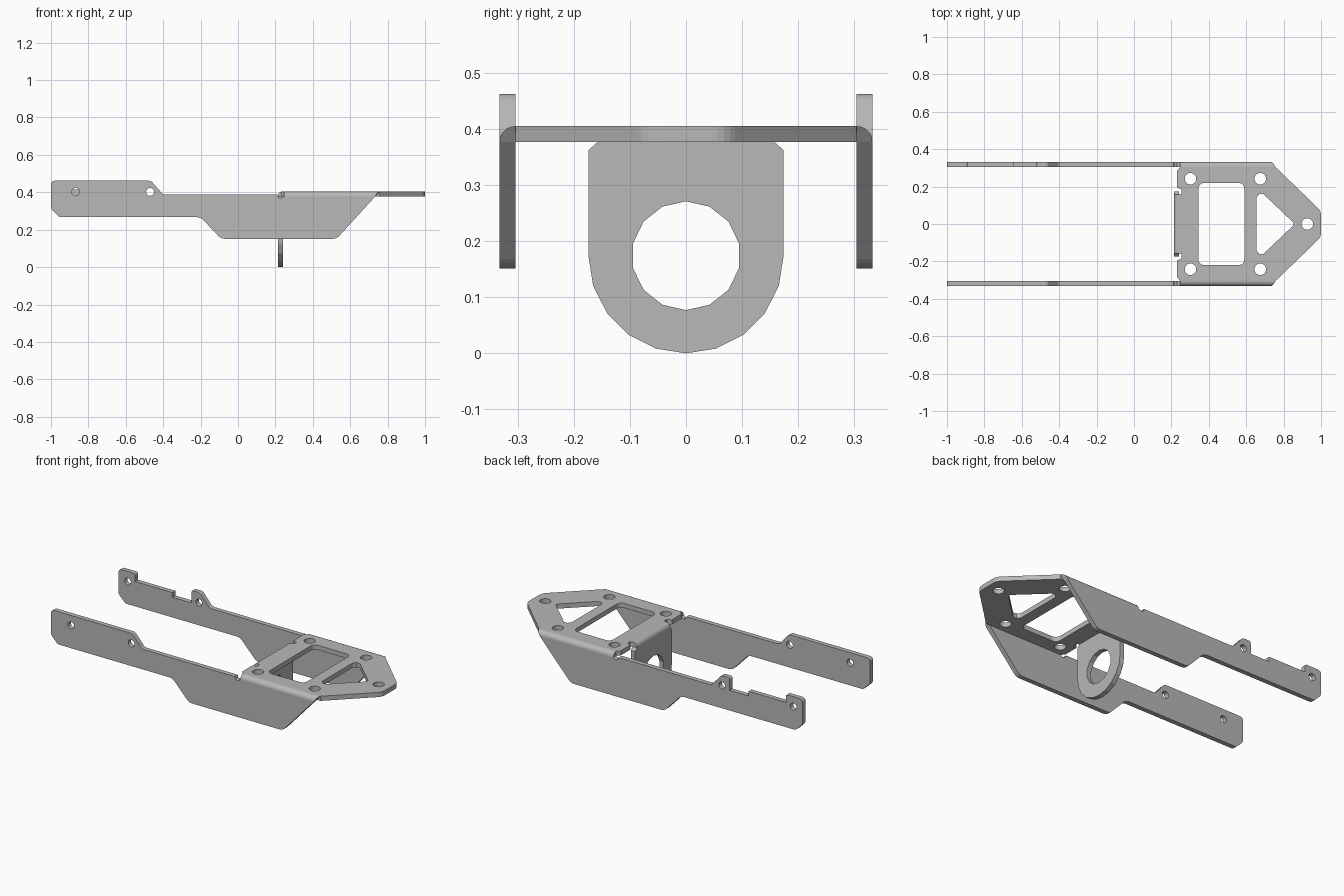
import bpy, bmesh
from math import sin, cos, pi, tan
from mathutils import Matrix, Vector

cube = bpy.data.objects.get("Cube")
if cube:
    bpy.data.objects.remove(cube, do_unlink=True)

T = 0.028            # sheet thickness
FOLD_Z = 0.377       # underside of the top plate
WALL_Y = 0.304       # inner face of the side walls

metal = bpy.data.materials.new("grey_metal")
metal.use_nodes = True
grey = (0.48, 0.48, 0.48, 1)
metal.diffuse_color = grey
metal.node_tree.nodes["Principled BSDF"].inputs["Base Color"].default_value = grey


def rounded(points, steps=4):
    """Fillet the corners that carry a radius as third value."""
    out = []
    for i, p in enumerate(points):
        c = Vector(p[:2])
        if len(p) < 3:
            out.append(c)
            continue
        a = (Vector(points[i - 1][:2]) - c).normalized()
        b = (Vector(points[(i + 1) % len(points)][:2]) - c).normalized()
        half = a.angle(b) / 2
        centre = c + (a + b).normalized() * p[2] / sin(half)
        start, end = (c + d * p[2] / tan(half) - centre for d in (a, b))
        for k in range(steps + 1):
            out.append(centre + start.lerp(end, k / steps).normalized() * p[2])
    return out


def circle(u, v, r, n=18):
    return [Vector((u + r * sin(2 * pi * k / n), v + r * cos(2 * pi * k / n))) for k in range(n)]


def finish(name, bm):
    bmesh.ops.remove_doubles(bm, verts=bm.verts, dist=0.0001)
    bmesh.ops.recalc_face_normals(bm, faces=bm.faces)
    mesh = bpy.data.meshes.new(name)
    bm.to_mesh(mesh)
    bm.free()
    mesh.materials.clear()
    mesh.materials.append(metal)
    obj = bpy.data.objects.new(name, mesh)
    bpy.context.collection.objects.link(obj)
    return obj


def sheet(name, loops, u_axis, v_axis, origin):
    """Flat plate from an outline and its holes, centred on origin."""
    curve = bpy.data.curves.new(name + "_profile", "CURVE")
    curve.dimensions = "2D"
    curve.fill_mode = "BOTH"
    curve.extrude = T / 2
    for loop in loops:
        spline = curve.splines.new("POLY")
        spline.points.add(len(loop) - 1)
        for pt, co in zip(spline.points, loop):
            pt.co = (co.x, co.y, 0, 1)
        spline.use_cyclic_u = True
    temp = bpy.data.objects.new(name + "_profile", curve)
    mesh = bpy.data.meshes.new_from_object(temp)
    bm = bmesh.new()
    bm.from_mesh(mesh)
    bpy.data.objects.remove(temp)
    bpy.data.curves.remove(curve)
    bpy.data.meshes.remove(mesh)
    u, v = Vector(u_axis), Vector(v_axis)
    frame = Matrix((u, v, u.cross(v))).transposed().to_4x4()
    bm.transform(Matrix.Translation(origin) @ frame)
    for f in bm.faces:
        f.smooth = False
    return finish(name, bm)


def fold(name, place, top, side, steps=8):
    """Quarter-round bend; top and side are its (start, end) along the fold."""
    bm = bmesh.new()
    ends = []
    for e in (0, 1):
        ring = [bm.verts.new(place(side[e], 0, 0))]
        for k in range(steps + 1):
            a = pi / 2 * k / steps
            s = top[e] + (side[e] - top[e]) * k / steps
            ring.append(bm.verts.new(place(s, T * sin(a), T * cos(a))))
        ends.append(ring)
        bm.faces.new(ring)
    n = steps + 2
    for i in range(n):
        j = (i + 1) % n
        f = bm.faces.new((ends[0][i], ends[0][j], ends[1][j], ends[1][i]))
        f.smooth = 0 < i < n - 1
    return finish(name, bm)


# Top plate with windows and screw holes
half = [(0.241, 0.157), (0.255, 0.162), (0.255, 0.185), (0.23, 0.195),
        (0.23, 0.285), (0.247, WALL_Y), (0.757, WALL_Y), (1.0, 0.07, 0.06)]
outline = half + [(p[0], -p[1], *p[2:]) for p in reversed(half)]
window = [(0.345, -0.22, 0.03), (0.345, 0.22, 0.03), (0.59, 0.22, 0.03), (0.59, -0.22, 0.03)]
triangle = [(0.655, -0.195, 0.025), (0.655, 0.195, 0.025), (0.86, 0, 0.015)]
holes = [circle(x, y, 0.031) for x in (0.302, 0.675) for y in (-0.242, 0.242)]
sheet("top_plate",
      [rounded(outline), rounded(window), rounded(triangle), circle(0.927, 0, 0.031)] + holes,
      (1, 0, 0), (0, 1, 0), (0, 0, FOLD_Z + T / 2))

# Side walls: the left one (+y) has a stepped top edge
TOP, MID = 0.462, 0.387
lower = [(-0.4, MID, 0.03), (0.21, MID), (0.215, 0.374), (0.23, 0.367), (0.247, FOLD_Z),
         (0.733, FOLD_Z), (0.527, 0.151, 0.05), (-0.09, 0.151, 0.05),
         (-0.2, 0.267, 0.05), (-0.955, 0.267, 0.03), (-1, 0.312, 0.03)]
plain = [(-1, TOP, 0.02), (-0.465, TOP, 0.03)]
stepped = [(-1, TOP, 0.02), (-0.89, TOP, 0.012), (-0.89, 0.415), (-0.645, 0.415),
           (-0.645, 0.387), (-0.52, 0.387), (-0.52, TOP, 0.012), (-0.465, TOP, 0.03)]
for side, sign, upper, hole_x in (("front", -1, plain, -0.868), ("back", 1, stepped, -0.94)):
    sheet(side + "_wall",
          [rounded(upper + lower), circle(hole_x, 0.402, 0.021), circle(-0.47, 0.402, 0.021)],
          (1, 0, 0), (0, 0, 1), (0, sign * (WALL_Y + T / 2), 0))
    fold(side + "_fold",
         lambda s, out, up, sign=sign: (s, sign * (WALL_Y + out), FOLD_Z + up),
         (0.247, 0.757), (0.247, 0.733))

# Hanging tab with a round eye
R = 0.174
arc = [Vector((R * cos(pi * k / 10), R - R * sin(pi * k / 10))) for k in range(11)]
shoulders = [Vector(p) for p in ((-R, 0.362), (-0.157, FOLD_Z), (0.157, FOLD_Z), (R, 0.362))]
sheet("hanging_tab", [arc + shoulders, circle(0, R, 0.097, 14)],
      (0, 1, 0), (0, 0, 1), (0.241 - T / 2, 0, 0))
fold("tab_fold", lambda s, out, up: (0.241 - out, s, FOLD_Z + up),
     (-0.157, 0.157), (-0.157, 0.157))
